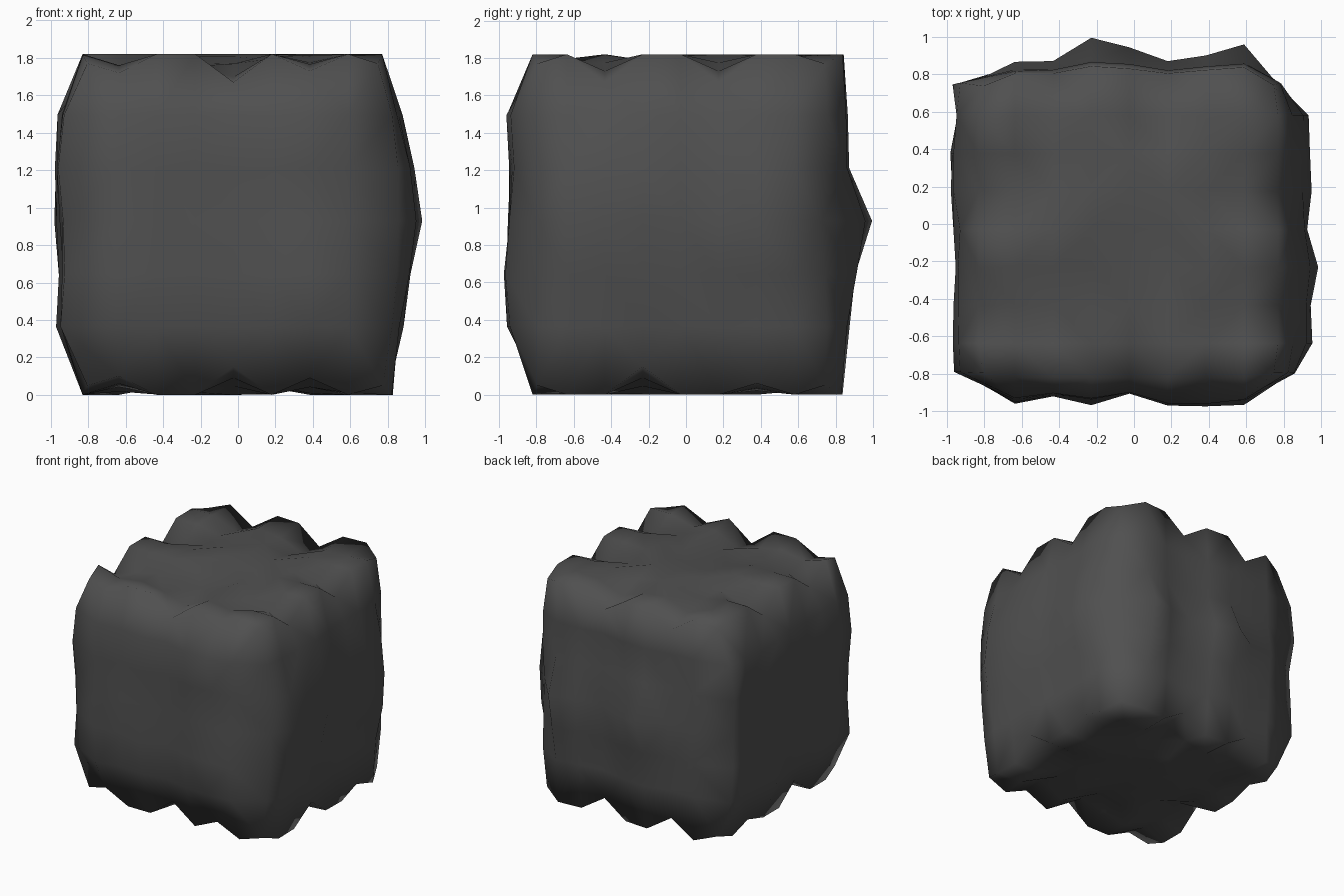
import bpy, bmesh, random
from mathutils import Vector, noise

if "Cube" in bpy.data.objects:
    bpy.data.objects.remove(bpy.data.objects["Cube"])

random.seed(4)
NX, NY, NZ = 8, 8, 6

# Outline of each side, measured column by column (plan view)
front = [-.78, -.97, -.93, -.97, -.91, -.98, -.99, -.97, -.79]
back = [.71, .88, .88, 1.0, .95, .88, .93, .98, .72]
left = [-.97, -.97, -.97, -.97, -.97, -1.0, -1.0, -.97, -.97]
right = [.88, .96, .96, 1.0, .95, .96, .94, .96, .79]

# How far each row bulges from the rim to the outline
w_front = [0, .9, 1, .9, .8, .9, 0]
w_back = [.3, .45, .7, 1, .5, .45, .3]
w_left = [0, .85, .85, .9, 1, .85, 0]
w_right = [.3, .5, .8, 1, .8, .5, 0]

# Notches in the top and bottom rims, by column
dip_front = {1: .1, 4: .15, 6: .09}
dip_back = {2: .13, 5: .13}
top_side = {2: .15, 5: .15}
bottom_side = {3: .15, 6: .06}


def dip(i, j, top):
    side = top_side if top else bottom_side
    d = 0
    for table, col, dist in ((dip_front, i, j), (dip_back, i, NY - j),
                             (side, j, i), (side, j, NX - i)):
        if dist < 3:
            d = max(d, table.get(col, 0) * (1, .6, .3)[dist])
    return d


def position(i, j, k):
    x, y, z = -.84 + .204 * i, -.84 + .203 * j, .08 + .283 * k
    u, v = x, y
    vary = random.uniform(.8, 1)
    if i == 0:
        u = -.83 + (left[j] + .83) * w_left[k] * vary
    elif i == NX:
        u = .77 + (right[j] - .77) * w_right[k] * vary
    if j == 0:
        v = -.82 + (front[i] + .82) * w_front[k] * vary
    elif j == NY:
        v = .78 + (back[i] - .78) * w_back[k] * vary
    corner = i in (0, NX) and j in (0, NY)
    if k in (0, NZ):
        top = k == NZ
        d = dip(i, j, top)
        if corner:
            d, u, v = .05, u * .97, v * .97
        elif 0 < i < NX and 0 < j < NY:
            d += max(0, noise.noise(Vector((x * 2.5, y * 2.5, k)))) * .1
        z = 1.82 - d if top else d
    return u, v, z


bm = bmesh.new()
cells = {}


def vert(i, j, k):
    if (i, j, k) not in cells:
        cells[i, j, k] = bm.verts.new(position(i, j, k))
    return cells[i, j, k]


def sheet(na, nb, place):
    for a in range(na):
        for b in range(nb):
            bm.faces.new([vert(*place(p, q)) for p, q in
                          ((a, b), (a + 1, b), (a + 1, b + 1), (a, b + 1))])


# Six weathered sides sharing their rim vertices
for k in (0, NZ):
    sheet(NX, NY, lambda a, b: (a, b, k))
for j in (0, NY):
    sheet(NX, NZ, lambda a, b: (a, j, b))
for i in (0, NX):
    sheet(NY, NZ, lambda a, b: (i, a, b))
bmesh.ops.recalc_face_normals(bm, faces=bm.faces)
bmesh.ops.triangulate(bm, faces=bm.faces)

mesh = bpy.data.meshes.new("rock_block")
bm.to_mesh(mesh)
bm.free()
mesh.shade_smooth()
rock = bpy.data.objects.new("rock_block", mesh)
bpy.context.collection.objects.link(rock)

# Dark stone
stone = bpy.data.materials.new("dark_stone")
stone.diffuse_color = (.08, .08, .08, 1)
stone.use_nodes = True
stone.node_tree.nodes["Principled BSDF"].inputs["Base Color"].default_value = stone.diffuse_color
mesh.materials.append(stone)
